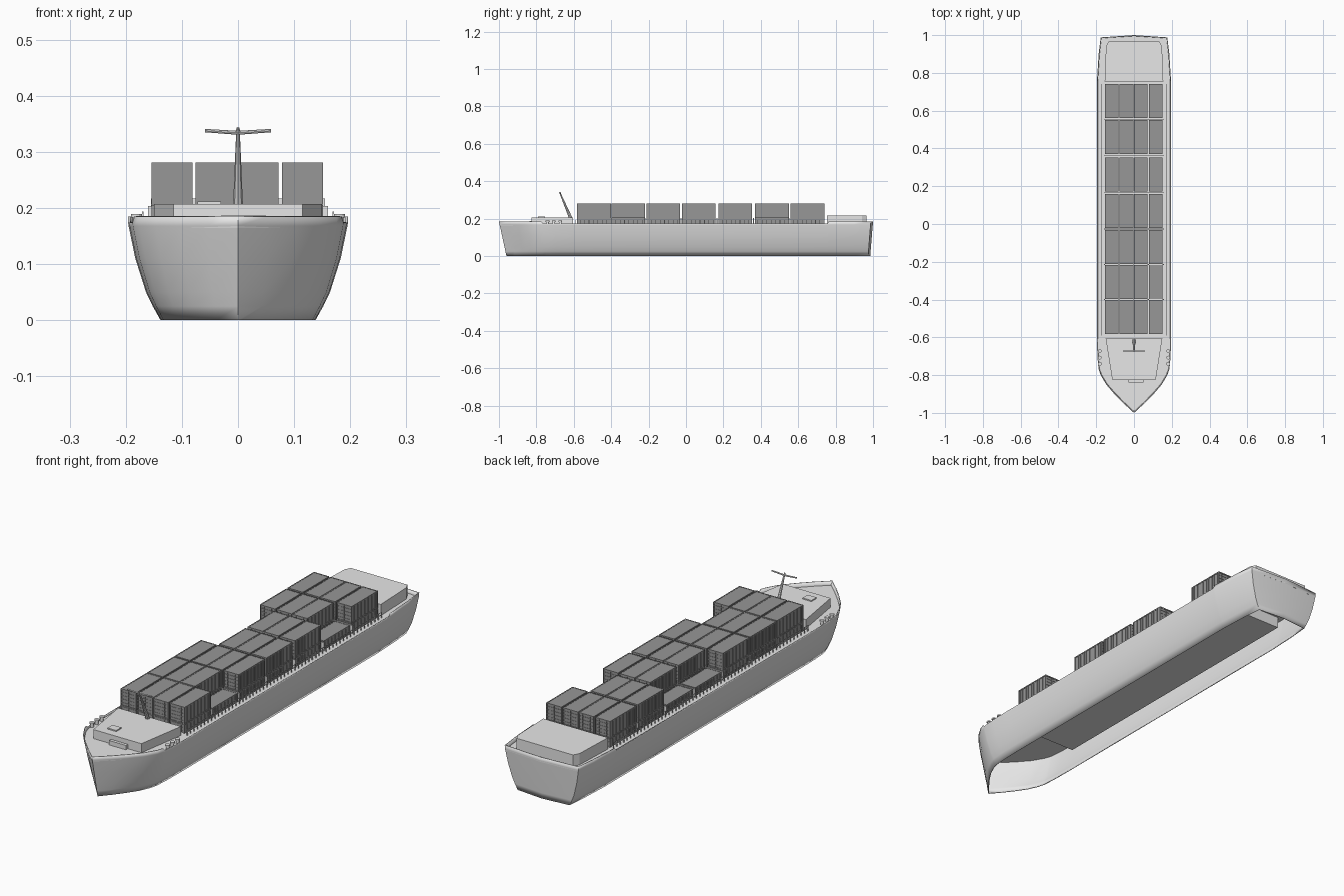
import bpy, bmesh, math
from mathutils import Matrix, Vector

cube = bpy.data.objects.get("Cube")
if cube:
    bpy.data.objects.remove(cube, do_unlink=True)


def material(name, v):
    m = bpy.data.materials.new(name)
    m.use_nodes = True
    m.diffuse_color = (v, v, v, 1)
    m.node_tree.nodes["Principled BSDF"].inputs["Base Color"].default_value = (v, v, v, 1)
    return m


LIGHT = material("light_grey", 0.8)
DARK = material("container_grey", 0.31)


def add_object(name, bm, mat, loc=(0, 0, 0)):
    mesh = bpy.data.meshes.new(name)
    bm.to_mesh(mesh)
    bm.free()
    mesh.materials.append(mat)
    ob = bpy.data.objects.new(name, mesh)
    ob.location = loc
    bpy.context.collection.objects.link(ob)
    return ob


def box(bm, x0, x1, y0, y1, z0, z1):
    mid = Vector(((x0 + x1) / 2, (y0 + y1) / 2, (z0 + z1) / 2))
    size = Matrix.Diagonal((x1 - x0, y1 - y0, z1 - z0, 1))
    bmesh.ops.create_cube(bm, size=1, matrix=Matrix.Translation(mid) @ size)


def boxes(name, mat, *dims):
    bm = bmesh.new()
    for d in dims:
        box(bm, *d)
    return add_object(name, bm, mat)


def prism(name, half, z0, z1, mat):
    """Extrude an outline given by its +x half, listed bow to stern."""
    bm = bmesh.new()
    pts = half + [(-x, y) for x, y in reversed(half) if x > 0]
    face = bm.faces.new([bm.verts.new((x, y, z0)) for x, y in pts])
    out = bmesh.ops.extrude_face_region(bm, geom=[face])
    bmesh.ops.translate(bm, vec=(0, 0, z1 - z0),
                        verts=[v for v in out["geom"] if isinstance(v, bmesh.types.BMVert)])
    bmesh.ops.recalc_face_normals(bm, faces=bm.faces)
    return add_object(name, bm, mat)


def rod(bm, a, b, r0, r1, sides=8):
    a, b = Vector(a), Vector(b)
    rot = (b - a).to_track_quat('Z', 'Y').to_matrix().to_4x4()
    bmesh.ops.create_cone(bm, cap_ends=True, segments=sides, radius1=r0, radius2=r1,
                          depth=(b - a).length, matrix=Matrix.Translation((a + b) / 2) @ rot)


# Hull: stations (y, width factor) lofted over flaring levels (z, half width)
STATIONS = [(-1, 0), (-.95, .28), (-.9, .53), (-.85, .75), (-.8, .9), (-.775, .945),
            (-.765, .96), (-.7, .99), (-.6, 1), (0, 1), (.755, 1), (.765, .998),
            (.9, .955), (.988, .9), (1, 0)]
LEVELS = [(0, .138), (.025, .152), (.05, .164), (.11, .183), (.168, .195), (.185, .196)]
DECK_Z = .168


def hull_point(y, f, z, w):
    lean = 1 - z / .185
    if y < -.6:
        y += .04 * lean * (-.6 - y) / .4
    elif y > .755:
        y -= .015 * lean * (y - .755) / .245
    return (w * f, y)


bm = bmesh.new()
rings = []
for z, w in LEVELS:
    half = []
    for y, f in STATIONS:
        zz = z if z <= DECK_Z or y < -.77 or y > .76 else .174
        x, yy = hull_point(y, f, z, w)
        half.append((x, yy, zz))
    loop = half + [(-x, y, zz) for x, y, zz in reversed(half) if x > 0]
    rings.append([bm.verts.new(p) for p in loop])
for low, high in zip(rings, rings[1:]):
    n = len(low)
    for i in range(n):
        j = (i + 1) % n
        bm.faces.new((low[i], low[j], high[j], high[i]))
hull = add_object("hull", bm, LIGHT)
solid = hull.modifiers.new("plating", 'SOLIDIFY')
solid.thickness = .004
solid.offset = -1
bpy.context.view_layer.objects.active = hull
hull.select_set(True)
bpy.ops.object.shade_smooth_by_angle(angle=math.radians(30))
hull.select_set(False)

# Main deck and cargo hold
prism("main_deck", [hull_point(y, f, DECK_Z, .193) for y, f in STATIONS],
      DECK_Z - .004, DECK_Z, LIGHT)
boxes("cargo_hold", LIGHT, (-.162, .162, -.6, .755, .115, DECK_Z - .003))

# Bow and stern deckhouses
prism("bow_house", [(.115, -.825), (.15, -.605)], DECK_Z, .207, LIGHT)
prism("stern_house", [(.155, .755), (.148, .94), (.135, .965)], DECK_Z, .217, LIGHT)
boxes("bow_hatches", LIGHT,
      (-.072, -.03, -.79, -.755, .2, .212),
      (-.03, .05, -.838, -.825, DECK_Z, .187))

# Mast, leaning forward, with a shallow V yard
bm = bmesh.new()
rod(bm, (0, -.615, .2), (0, -.676, .343), .009, .003)
for s in (-1, 1):
    rod(bm, (0, -.672, .334), (s * .059, -.672, .338), .0035, .003)
add_object("mast", bm, LIGHT)

# Bollards on both sides of the bow
bm = bmesh.new()
for s in (-1, 1):
    for y in (-.74, -.707, -.672):
        rod(bm, (s * .181, y, DECK_Z), (s * .181, y, .183), .007, .007, 12)
        rod(bm, (s * .181, y, .183), (s * .181, y, .189), .01, .01, 12)
add_object("bollards", bm, LIGHT)

# Side rails beside the cargo
bm = bmesh.new()
for s in (-1, 1):
    x = s * .17
    for i in range(57):
        y = -.59 + i * 1.33 / 56
        box(bm, x - .0015, x + .0015, y - .0015, y + .0015, DECK_Z, .194)
    for z in (.182, .193):
        box(bm, x - .001, x + .001, -.59, .74, z - .001, z + .001)
add_object("side_rails", bm, LIGHT)

# Container: body, frame, corrugated sides and barred ends
W, L, H = .073, .18, .075
bm = bmesh.new()
e = .0025
box(bm, -W / 2 + e, W / 2 - e, -L / 2 + e, L / 2 - e, .001, H - .001)
for sx in (-1, 1):
    xa, xb = sorted((sx * W / 2, sx * (W / 2 - .004)))
    for z in (0, H - .005):
        box(bm, xa, xb, -L / 2, L / 2, z, z + .005)
    for sy in (-1, 1):
        ya, yb = sorted((sy * L / 2, sy * (L / 2 - .005)))
        box(bm, xa, xb, ya, yb, 0, H)
    xa, xb = sorted((sx * (W / 2 - .0008), sx * (W / 2 - .004)))
    for i in range(14):
        y = -L / 2 + (i + 1) * L / 15
        box(bm, xa, xb, y - .003, y + .003, .004, H - .004)
for sy in (-1, 1):
    ya, yb = sorted((sy * L / 2, sy * (L / 2 - .004)))
    for z in (0, H - .005):
        box(bm, -W / 2, W / 2, ya, yb, z, z + .005)
    ya, yb = sorted((sy * (L / 2 - .001), sy * (L / 2 - .004)))
    for i in range(1, 5):
        z = i * H / 5
        box(bm, -W / 2 + .004, W / 2 - .004, ya, yb, z - .0012, z + .0012)
    for x in (-.018, 0, .018):
        box(bm, x - .001, x + .001, ya, yb, .004, H - .004)

# Two tiers of seven rows by four columns, with a few upper spaces left empty
COLUMNS = [-.118, -.039, .036, .115]
ROWS = [-.492, -.308, -.122, .068, .263, .46, .65]
EMPTY = {(3, 0), (4, 0), (1, 3), (5, 3)}
first = add_object("container", bm, DARK, (COLUMNS[0], ROWS[0], .13))
for tier, z in enumerate((.13, .206)):
    for r, y in enumerate(ROWS):
        for c, x in enumerate(COLUMNS):
            if (tier, r, c) == (0, 0, 0) or (tier == 1 and (r, c) in EMPTY):
                continue
            ob = bpy.data.objects.new("container", first.data)
            ob.location = (x, y, z)
            bpy.context.collection.objects.link(ob)

# Cross beams between the rows
boxes("cross_beams", LIGHT, *[
    (-.16, .16, (a + b) / 2 - .002, (a + b) / 2 + .002, .165, .204)
    for a, b in zip(ROWS, ROWS[1:])])
